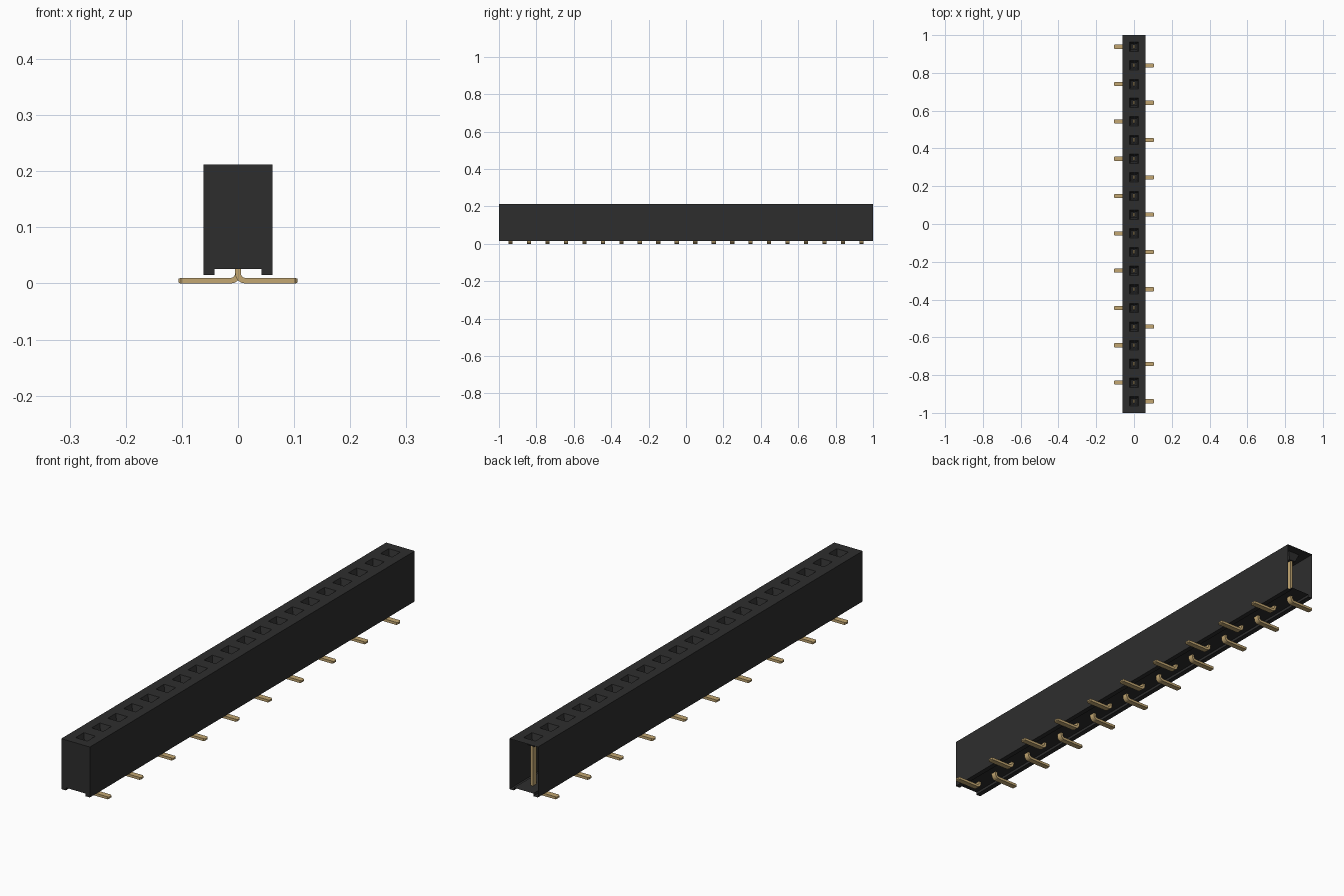
import bpy, bmesh, math
from mathutils import Vector

cube = bpy.data.objects.get("Cube")
if cube:
    bpy.data.objects.remove(cube)

PINS, PITCH = 20, 0.0988
W, TOP, BASE, FLOOR, RAIL = 0.0615, 0.212, 0.0155, 0.026, 0.042


def material(name, rgb, rough, metal=0.0):
    m = bpy.data.materials.new(name)
    m.use_nodes = True
    m.diffuse_color = (*rgb, 1)
    bsdf = m.node_tree.nodes["Principled BSDF"]
    bsdf.inputs["Base Color"].default_value = (*rgb, 1)
    bsdf.inputs["Roughness"].default_value = rough
    bsdf.inputs["Metallic"].default_value = metal
    return m


def finish(bm, name, mat):
    bmesh.ops.remove_doubles(bm, verts=bm.verts, dist=1e-5)
    bmesh.ops.recalc_face_normals(bm, faces=bm.faces)
    mesh = bpy.data.meshes.new(name)
    bm.to_mesh(mesh)
    bm.free()
    mesh.materials.append(mat)
    return mesh


def add_object(name, mesh):
    ob = bpy.data.objects.new(name, mesh)
    bpy.context.collection.objects.link(ob)
    return ob


black = material("black plastic", (0.027, 0.027, 0.027), 0.6)
gold = material("gold metal", (0.55, 0.39, 0.17), 0.5)

pin_y = [(i - (PINS - 1) / 2) * PITCH for i in range(PINS)]

# Housing: thin shell with two bottom rails, closed at the front, open at the back
bm = bmesh.new()
profile = [(W, TOP), (W, BASE), (RAIL, BASE), (RAIL, FLOOR),
           (-RAIL, FLOOR), (-RAIL, BASE), (-W, BASE), (-W, TOP)]
front = [bm.verts.new((x, -1, z)) for x, z in profile]
back = [bm.verts.new((x, 1, z)) for x, z in profile]
bm.faces.new(front)
for i in range(len(profile) - 1):
    bm.faces.new((front[i], front[i + 1], back[i + 1], back[i]))


def rectangle(x, y0, y1, z):
    return [bm.verts.new(p) for p in ((-x, y0, z), (x, y0, z), (x, y1, z), (-x, y1, z))]


# Top of the housing: one cell per pin, each with a tapered square socket
for i, y in enumerate(pin_y):
    y0 = -1 if i == 0 else y - PITCH / 2
    y1 = 1 if i == PINS - 1 else y + PITCH / 2
    rings = [rectangle(W, y0, y1, TOP),
             rectangle(0.025, y - 0.025, y + 0.025, TOP),
             rectangle(0.015, y - 0.015, y + 0.015, TOP - 0.03)]
    for a, b in zip(rings, rings[1:]):
        for k in range(4):
            n = (k + 1) % 4
            bm.faces.new((a[k], a[n], b[n], b[k]))
    bm.faces.new(rings[-1])
add_object("housing", finish(bm, "housing", black))

# Pin: flat strip that runs down, bends and ends in a foot towards +x
THICK, WIDE, R = 0.010, 0.022, 0.013
path = [(0, 0.188, 0, 0.6), (0, 0.180, 0, 1)]          # x, z, heading, scale
for k in range(6):
    a = math.pi / 2 * k / 5
    path.append((R - R * math.cos(a), THICK / 2 + R - R * math.sin(a), a, 1))
path += [(0.102, THICK / 2, math.pi / 2, 1), (0.106, THICK / 2, math.pi / 2, 0.65)]

bm = bmesh.new()
sections = []
for x, z, a, s in path:
    side = Vector((math.cos(a), 0, math.sin(a))) * THICK / 2 * s
    across = Vector((0, WIDE / 2 * s, 0))
    c = Vector((x, 0, z))
    sections.append([bm.verts.new(c + side * u + across * v)
                     for u, v in ((1, 1), (1, -1), (-1, -1), (-1, 1))])
for a, b in zip(sections, sections[1:]):
    for k in range(4):
        n = (k + 1) % 4
        bm.faces.new((a[k], a[n], b[n], b[k]))
bm.faces.new(sections[0])
bm.faces.new(sections[-1])
pin_mesh = finish(bm, "pin", gold)

# Row of pins with feet alternating between the two sides
for i, y in enumerate(pin_y):
    pin = add_object(f"pin_{i + 1:02d}", pin_mesh)
    pin.location.y = y
    pin.rotation_euler.z = math.pi * (i % 2)
